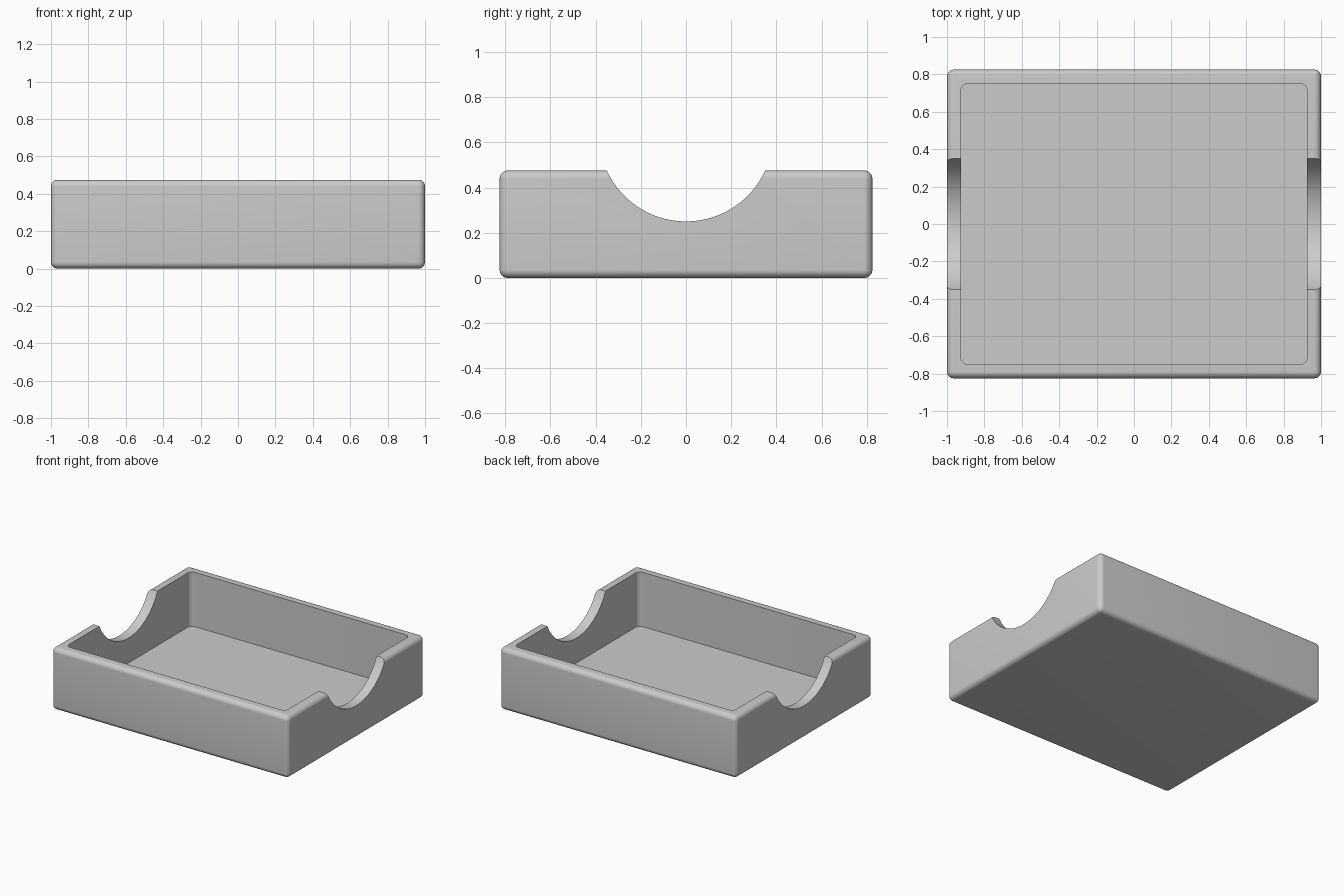
import bpy
import bmesh
import math

default_cube = bpy.data.objects.get("Cube")
if default_cube:
    bpy.data.objects.remove(default_cube, do_unlink=True)

WIDTH, DEPTH, HEIGHT = 2.0, 1.65, 0.475
WALL, FLOOR, ROUND = 0.075, 0.06, 0.036
NOTCH_RADIUS, NOTCH_LOW = 0.385, 0.25

grey = bpy.data.materials.new("plain grey")
grey.use_nodes = True
colour = (0.6, 0.6, 0.6, 1)
grey.diffuse_color = colour
grey.node_tree.nodes["Principled BSDF"].inputs["Base Color"].default_value = colour


def rounded_box(name, size, bottom, radius, vertical_only=False):
    """Box standing at a given height with rounded edges."""
    bm = bmesh.new()
    bmesh.ops.create_cube(bm, size=1)
    for v in bm.verts:
        v.co = (v.co.x * size[0], v.co.y * size[1], (v.co.z + 0.5) * size[2] + bottom)
    edges = [e for e in bm.edges
             if not vertical_only or abs(e.verts[0].co.z - e.verts[1].co.z) > 0.01]
    bmesh.ops.bevel(bm, geom=edges, offset=radius, segments=8, profile=0.5,
                    affect='EDGES')
    mesh = bpy.data.meshes.new(name)
    bm.to_mesh(mesh)
    bm.free()
    mesh.materials.append(grey)
    obj = bpy.data.objects.new(name, mesh)
    bpy.context.collection.objects.link(obj)
    return obj


# Outer body of the tray
tray = rounded_box("tray", (WIDTH, DEPTH, HEIGHT), 0, ROUND)

# Cavity with rounded upright corners
cavity = rounded_box("cavity_cutter", (WIDTH - 2 * WALL, DEPTH - 2 * WALL, HEIGHT),
                     FLOOR, ROUND, vertical_only=True)

# Curved finger notch through both side walls
bpy.ops.mesh.primitive_cylinder_add(
    vertices=128, radius=NOTCH_RADIUS, depth=WIDTH * 1.5,
    location=(0, 0, NOTCH_LOW + NOTCH_RADIUS), rotation=(0, math.pi / 2, 0))
notch = bpy.context.object
notch.name = "notch_cutter"
notch.data.materials.append(grey)

for cutter in (cavity, notch):
    cut = tray.modifiers.new(cutter.name, 'BOOLEAN')
    cut.operation = 'DIFFERENCE'
    cut.solver = 'EXACT'
    cut.object = cutter

# Bake the cuts, then shade the rounded edges smoothly
bpy.ops.object.select_all(action='DESELECT')
tray.select_set(True)
bpy.context.view_layer.objects.active = tray
for modifier in list(tray.modifiers):
    bpy.ops.object.modifier_apply(modifier=modifier.name)
for cutter in (cavity, notch):
    bpy.data.objects.remove(cutter, do_unlink=True)
bpy.ops.object.shade_smooth_by_angle(angle=math.radians(30))
